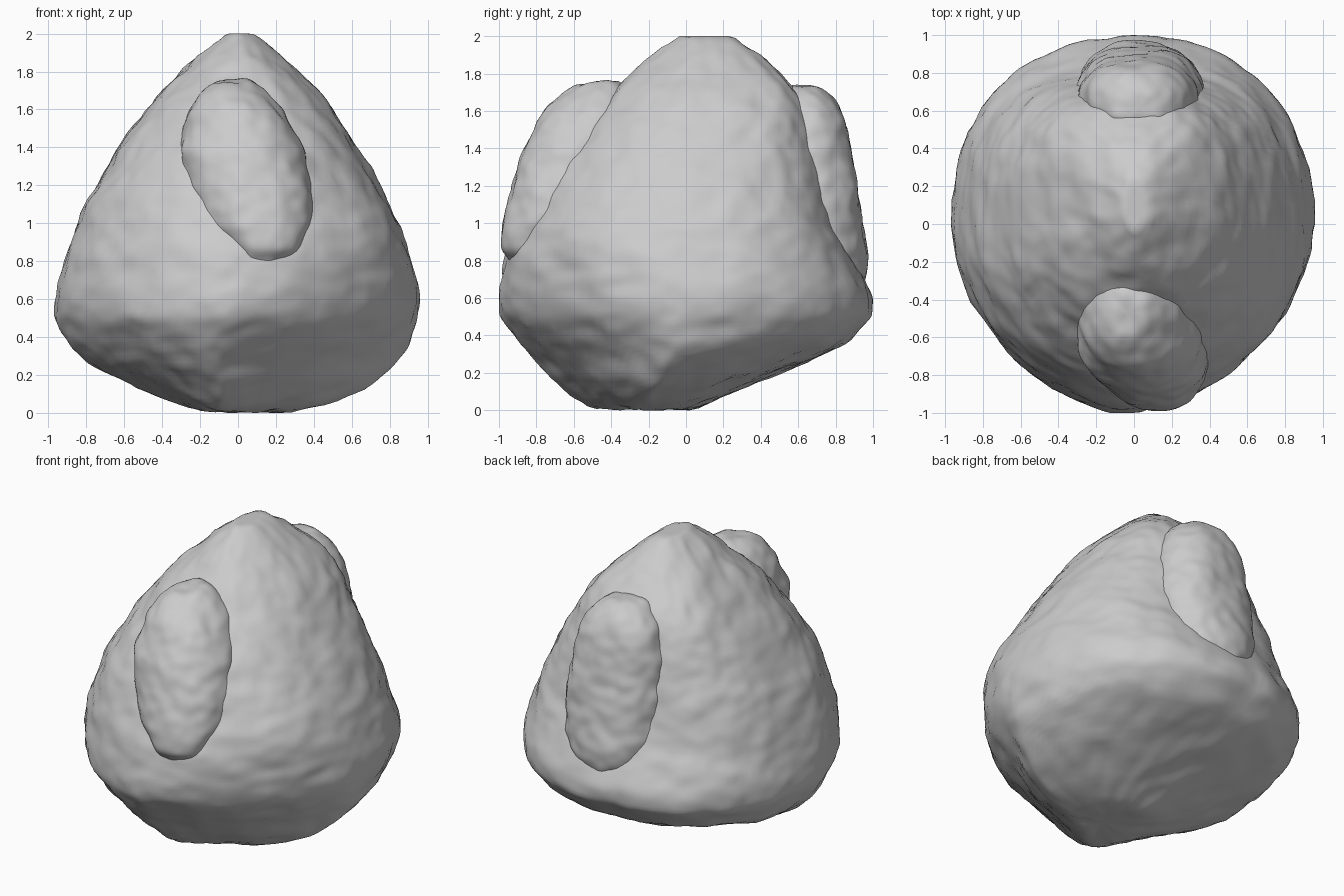
import bpy, bmesh, math
from mathutils import Vector, noise

if "Cube" in bpy.data.objects:
    bpy.data.objects.remove(bpy.data.objects["Cube"])


def section(levels, z):
    """Interpolated values of a level table at height z."""
    for a, b in zip(levels, levels[1:]):
        if z <= b[0]:
            t = (z - a[0]) / (b[0] - a[0])
            return [p + (q - p) * t for p, q in zip(a[1:], b[1:])]
    return levels[-1][1:]


def spow(v, e):
    return math.copysign(abs(v) ** e, v)


def stone(name, levels, shape, seed, rings=90, segs=120):
    """Loft super-elliptic sections, cap, smooth and roughen them.
    shape rows: z, front roundness, back roundness, front ridge x shift"""
    bm = bmesh.new()
    z0, z1 = levels[0][0], levels[-1][0]
    heights = [(z0 + (z1 - z0) * i / rings, 1.0) for i in range(rings + 1)]
    heights = [(z0, k) for k in (.25, .5, .75)] + heights + [(z1, k) for k in (.7, .35)]
    loops = []
    for z, k in heights:
        x0, x1, y0, y1 = section(levels, z)
        pf, pb, ridge = section(shape, z)
        cx, cy = (x0 + x1) / 2, (y0 + y1) / 2
        rx, ry = k * (x1 - x0) / 2, k * (y1 - y0) / 2
        loop = []
        for j in range(segs):
            a = math.tau * j / segs
            s = math.sin(a)
            e = 2 / (pf if s < 0 else pb)
            shift = k * ridge * min(s, 0) ** 2
            loop.append(bm.verts.new((cx + shift + rx * spow(math.cos(a), e),
                                      cy + ry * spow(s, e), z)))
        loops.append(loop)
    for lo, hi in zip(loops, loops[1:]):
        for j in range(segs):
            n = (j + 1) % segs
            bm.faces.new((lo[j], lo[n], hi[n], hi[j]))
    for loop in (loops[0], loops[-1]):
        cv = bm.verts.new(sum((v.co for v in loop), Vector()) / segs)
        for j in range(segs):
            bm.faces.new((loop[j], loop[(j + 1) % segs], cv))
    for _ in range(4):
        bmesh.ops.smooth_vert(bm, verts=bm.verts, factor=0.5,
                              use_axis_x=True, use_axis_y=True, use_axis_z=True)
    bmesh.ops.recalc_face_normals(bm, faces=bm.faces)
    bm.normal_update()
    off = Vector((seed, seed * 1.7, seed * 0.6))
    moves = []
    for v in bm.verts:
        d = (0.014 * noise.noise(v.co * 2.6 + off)
             + 0.013 * noise.noise(v.co * 6 + off)
             + 0.009 * noise.noise(v.co * 13 + off))
        moves.append(v.co + v.normal * d)
    for v, co in zip(bm.verts, moves):
        v.co = (max(-.97, min(.97, co.x)), max(-1, min(1, co.y)), max(0, min(2, co.z)))
    mesh = bpy.data.meshes.new(name)
    bm.to_mesh(mesh)
    bm.free()
    for p in mesh.polygons:
        p.use_smooth = True
    ob = bpy.data.objects.new(name, mesh)
    bpy.context.collection.objects.link(ob)
    return ob


# Main boulder: z, x min, x max, y min, y max
stone("boulder_body", [
    (0.00, -.20, .30, -.50, .04), (0.06, -.37, .52, -.58, .17),
    (0.17, -.61, .73, -.71, .43), (0.25, -.77, .82, -.80, .62),
    (0.35, -.89, .90, -.89, .86), (0.50, -.97, .95, -.99, .99),
    (0.60, -.97, .96, -1.0, .99), (0.70, -.95, .95, -.99, .95),
    (0.85, -.90, .91, -.96, .87), (1.00, -.84, .85, -.90, .81),
    (1.15, -.78, .77, -.82, .76), (1.40, -.64, .62, -.66, .69),
    (1.60, -.49, .50, -.49, .65), (1.72, -.38, .42, -.38, .59),
    (1.88, -.21, .22, -.20, .43), (1.95, -.12, .13, -.12, .33),
    (2.01, -.04, .05, -.04, .23)],
    [(0, 1.3, 1.8, -.16), (.25, 1.35, 1.9, -.15), (.5, 1.7, 2.2, -.06),
     (.85, 1.9, 2.4, 0), (1.2, 2.1, 2.9, 0), (1.6, 2.2, 3.0, 0), (2.01, 2, 2.2, 0)], 3.1)

# Front lump
stone("front_lump", [
    (0.76, .04, .22, -.93, -.60), (0.86, -.05, .34, -.99, -.50),
    (1.00, -.19, .40, -.985, -.40), (1.20, -.27, .39, -.935, -.30),
    (1.40, -.31, .34, -.87, -.25), (1.60, -.26, .24, -.77, -.25),
    (1.70, -.19, .14, -.67, -.28), (1.76, -.11, .06, -.58, -.36)],
    [(0, 2.1, 2.6, 0), (2, 2.1, 2.6, 0)], 7.7, 60, 80)

# Back lump
stone("back_lump", [
    (0.60, -.12, .18, .60, .92), (0.72, -.24, .28, .50, .97),
    (0.85, -.31, .36, .45, .97), (1.10, -.32, .38, .40, .94),
    (1.40, -.29, .35, .40, .89), (1.58, -.24, .29, .42, .84),
    (1.68, -.17, .22, .46, .79), (1.74, -.09, .14, .54, .70)],
    [(0, 2.6, 2.1, 0), (2, 2.6, 2.1, 0)], 12.4, 60, 80)
